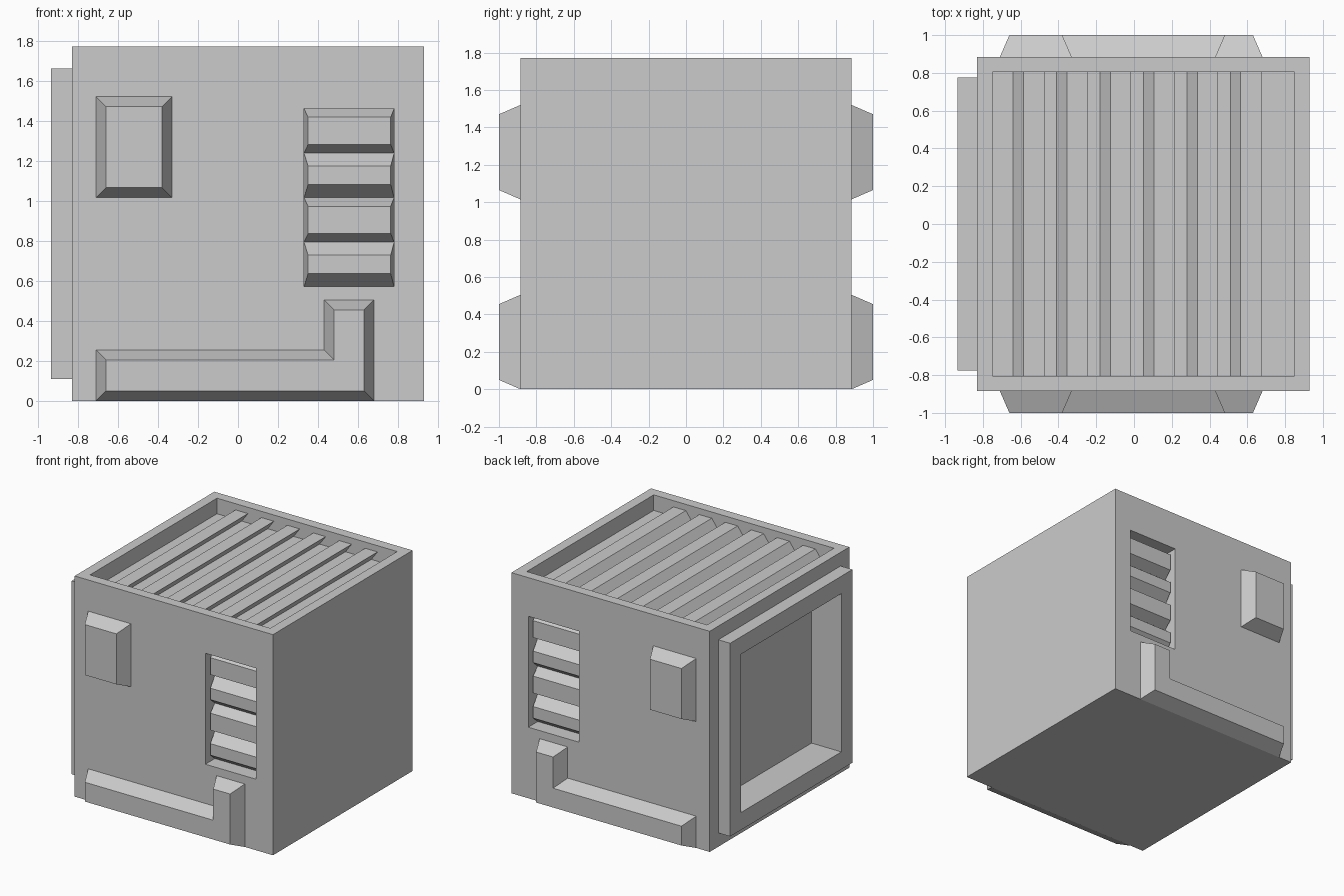
import bpy, bmesh

if "Cube" in bpy.data.objects:
    bpy.data.objects.remove(bpy.data.objects["Cube"])


def solid(name, base, tip):
    """Closed solid lofted between two matching outlines of 3D points."""
    bm = bmesh.new()
    a = [bm.verts.new(p) for p in base]
    b = [bm.verts.new(p) for p in tip]
    n = len(a)
    bm.faces.new(a)
    bm.faces.new(b[::-1])
    for i in range(n):
        j = (i + 1) % n
        bm.faces.new((a[i], b[i], b[j], a[j]))
    bmesh.ops.recalc_face_normals(bm, faces=bm.faces)
    mesh = bpy.data.meshes.new(name)
    bm.to_mesh(mesh)
    bm.free()
    ob = bpy.data.objects.new(name, mesh)
    bpy.context.collection.objects.link(ob)
    return ob


def box(name, x, y, z):
    rect = [(x[0], y[0]), (x[1], y[0]), (x[1], y[1]), (x[0], y[1])]
    return solid(name, [(*p, z[0]) for p in rect], [(*p, z[1]) for p in rect])


def raised(name, outer, inner, y_base, y_tip):
    """Chamfered relief facing -y, mirrored onto the back."""
    ob = solid(name, [(x, y_base, z) for x, z in outer],
               [(x, y_tip, z) for x, z in inner])
    mod = ob.modifiers.new("mirror_back", 'MIRROR')
    mod.use_axis = (False, True, False)
    mod.use_clip = False
    mod.use_mirror_merge = False
    return ob


def rect(x0, x1, z0, z1):
    return [(x0, z0), (x1, z0), (x1, z1), (x0, z1)]


def cut(target, cutters):
    bpy.context.view_layer.objects.active = target
    for c in cutters:
        mod = target.modifiers.new("cut", 'BOOLEAN')
        mod.operation = 'DIFFERENCE'
        mod.solver = 'EXACT'
        mod.object = c
        bpy.ops.object.modifier_apply(modifier=mod.name)


# Main cube and the raised rim on its left side
body = box("body", (-.83, .93), (-.885, .885), (0, 1.77))
frame = box("side_frame", (-.935, -.83), (-.775, .775), (.11, 1.66))

# Recesses: open tray on top, vent wells front and back, side panel
FLOOR = 1.645
tray = box("tray_cutter", (-.75, .85), (-.805, .805), (FLOOR, 2))
vent_front = box("vent_cutter_front", (.33, .78), (-1.2, -.765), (.57, 1.46))
vent_back = box("vent_cutter_back", (.33, .78), (.765, 1.2), (.57, 1.46))
panel = box("panel_cutter", (-1.2, -.67), (-.635, .635), (.25, 1.52))
cut(body, [tray, vent_front, vent_back, panel])
cut(frame, [panel])
for c in (tray, vent_front, vent_back, panel):
    bpy.data.objects.remove(c)

# Leaning slats in the top tray
for i in range(6):
    x = -.64 + i * .23
    profile = [(x, FLOOR), (x + .11, FLOOR), (x + .165, 1.72), (x + .055, 1.72)]
    solid(f"top_slat_{i + 1}", [(px, -.805, z) for px, z in profile],
          [(px, .805, z) for px, z in profile])

# Vent louvres, alternating narrow and wide chamfers
for i in range(4):
    top = 1.46 - i * .2225
    bottom = top - .2225
    bevel = (.043, .065)[i % 2]
    raised(f"vent_louvre_{i + 1}", rect(.33, .78, bottom, top),
           rect(.35, .763, bottom + bevel, top - bevel), -.765, -.85)

# Chamfered plate and L-shaped foot on front and back
raised("upper_plate", rect(-.71, -.33, 1.015, 1.52),
       rect(-.66, -.38, 1.065, 1.47), -.885, -1)
raised("l_shaped_foot",
       [(-.71, 0), (.68, 0), (.68, .505), (.43, .505), (.43, .255), (-.71, .255)],
       [(-.66, .05), (.63, .05), (.63, .455), (.48, .455), (.48, .205), (-.66, .205)],
       -.885, -1)
